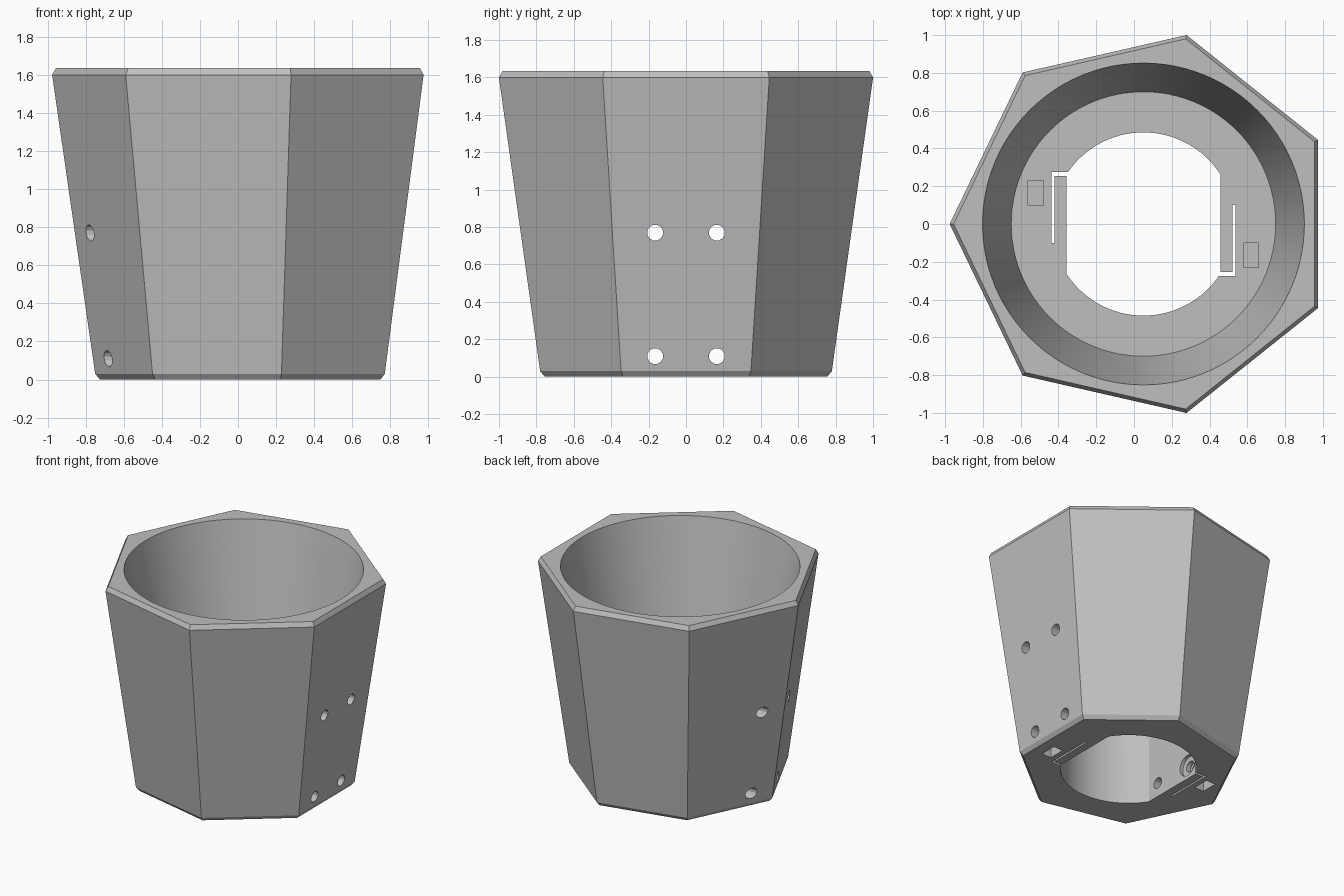
import bpy, bmesh, math

CX = 0.05            # axis of the planter
FLOOR, TOP = 0.88, 1.635

cube = bpy.data.objects.get("Cube")
if cube:
    bpy.data.objects.remove(cube, do_unlink=True)

grey = bpy.data.materials.new("matte grey")
grey.use_nodes = True
colour = (0.52, 0.52, 0.52, 1)
grey.diffuse_color = colour
grey.node_tree.nodes["Principled BSDF"].inputs["Base Color"].default_value = colour


def loft(name, rings):
    """Closed solid skinned through rings of equal point count."""
    bm = bmesh.new()
    loops = [[bm.verts.new(p) for p in ring] for ring in rings]
    for a, b in zip(loops, loops[1:]):
        for i in range(len(a)):
            j = (i + 1) % len(a)
            bm.faces.new((a[i], a[j], b[j], b[i]))
    bm.faces.new(loops[0])
    bm.faces.new(loops[-1])
    bmesh.ops.recalc_face_normals(bm, faces=bm.faces)
    mesh = bpy.data.meshes.new(name)
    bm.to_mesh(mesh)
    bm.free()
    mesh.materials.append(grey)
    obj = bpy.data.objects.new(name, mesh)
    bpy.context.collection.objects.link(obj)
    return obj


def circle(r, z, n, start=0.0):
    angles = [start + math.tau * i / n for i in range(n)]
    return [(CX + r * math.cos(a), r * math.sin(a), z) for a in angles]


def prism(name, outline, z0, z1):
    return loft(name, [[(CX + x, y, z) for x, y in outline] for z in (z0, z1)])


def rod(name, x0, x1, y, z, r, n=12):
    angles = [math.tau * (i + 0.5) / n for i in range(n)]
    return loft(name, [[(CX + x, y + r * math.cos(a), z + r * math.sin(a))
                        for a in angles] for x in (x0, x1)])


def cut(target, cutter):
    mod = target.modifiers.new("cut", "BOOLEAN")
    mod.operation, mod.solver, mod.object = "DIFFERENCE", "EXACT", cutter
    bpy.context.view_layer.objects.active = target
    bpy.ops.object.modifier_apply(modifier=mod.name)
    bpy.data.objects.remove(cutter, do_unlink=True)


# Seven-sided tapered body with chamfered rim and foot
profile = [(0, 0.775), (0.03, 0.80), (1.6, 1.026), (TOP, 1.005)]
body = loft("planter_body", [circle(r, z, 7, math.pi) for z, r in profile])

# Round tapered cavity
cut(body, loft("cavity", [circle(r, z, 96) for z, r in
                          [(FLOOR, 0.70), (TOP, 0.852), (TOP + 0.1, 0.872)]]))

# Round opening with two flat sides through the thick floor
flat, radius = 0.408, 0.485
half = math.asin(flat / radius)
outline = []
for side in (1, -1):
    for i in range(33):
        a = -half + 2 * half * i / 32
        outline.append((side * radius * math.sin(a), -side * radius * math.cos(a)))
cut(body, prism("opening", outline, -0.1, FLOOR + 0.1))

# Screw holes running across the body
for z in (0.11, 0.77):
    for y in (-0.165, 0.165):
        cut(body, rod("screw_hole", -1.3, 1.3, y, z, 0.043))

# Spring tab slots, nut pockets and screw recesses, repeated by half a turn
slot = [(0.38, -0.275), (0.487, -0.275), (0.487, 0.1),
        (0.472, 0.1), (0.472, -0.255), (0.38, -0.255)]
pocket = [(0.53, -0.23), (0.61, -0.23), (0.61, -0.1), (0.53, -0.1)]
for s in (1, -1):
    def turn(points):
        return [(s * x, s * y) for x, y in points]
    cut(body, prism("tab_slot", turn(slot), -0.1, FLOOR + 0.1))
    cut(body, prism("lower_nut_pocket", turn(pocket), -0.1, 0.175))
    cut(body, prism("upper_nut_pocket", turn(pocket), 0.705, FLOOR + 0.1))
    for z in (0.11, 0.77):
        cut(body, rod("screw_recess", s * 0.3, s * 0.435, -s * 0.165, z, 0.083, 24))

# Smooth round walls, sharp edges elsewhere
bpy.ops.object.select_all(action="DESELECT")
body.select_set(True)
bpy.context.view_layer.objects.active = body
bpy.ops.object.shade_smooth_by_angle(angle=math.radians(20))
